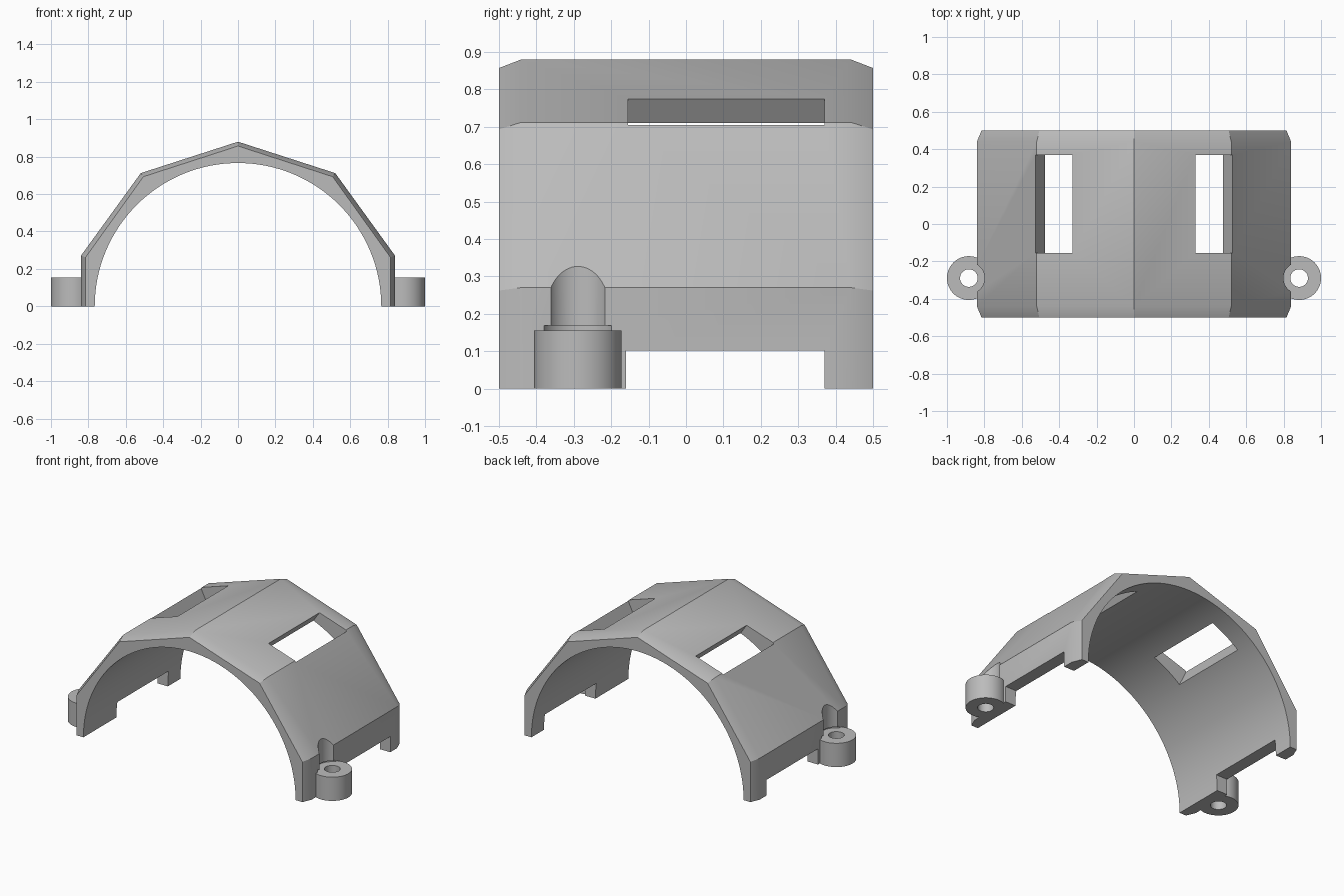
import bpy
import bmesh
import math

if "Cube" in bpy.data.objects:
    bpy.data.objects.remove(bpy.data.objects["Cube"], do_unlink=True)

GREY = 0.5
LUG_X, LUG_Y, LUG_TOP = 0.883, -0.289, 0.155
NOTCH_BACK, NOTCH_FRONT = 0.37, -0.16

grey = bpy.data.materials.new("plain grey")
grey.use_nodes = True
grey.diffuse_color = (GREY, GREY, GREY, 1)
grey.node_tree.nodes["Principled BSDF"].inputs["Base Color"].default_value = (GREY, GREY, GREY, 1)


def loft(name, sections):
    """Closed solid through (y, [(x, z), ...]) sections."""
    bm = bmesh.new()
    rings = [[bm.verts.new((x, y, z)) for x, z in pts] for y, pts in sections]
    for a, b in zip(rings, rings[1:]):
        for i in range(len(a)):
            j = (i + 1) % len(a)
            bm.faces.new((a[i], a[j], b[j], b[i]))
    bm.faces.new(rings[0])
    bm.faces.new(rings[-1])
    bmesh.ops.recalc_face_normals(bm, faces=bm.faces)
    mesh = bpy.data.meshes.new(name)
    bm.to_mesh(mesh)
    bm.free()
    mesh.materials.append(grey)
    obj = bpy.data.objects.new(name, mesh)
    bpy.context.collection.objects.link(obj)
    return obj


def post(name, side, radius, low, high, sides=64):
    """Upright cylinder on a lug axis."""
    bpy.ops.mesh.primitive_cylinder_add(
        vertices=sides, radius=radius, depth=high - low,
        location=(side * LUG_X, LUG_Y, (low + high) / 2))
    obj = bpy.context.object
    obj.name = name
    obj.data.materials.append(grey)
    return obj


def combine(target, tool, operation="DIFFERENCE"):
    tool.hide_render = True
    mod = target.modifiers.new("cut", "BOOLEAN")
    mod.operation = operation
    mod.solver = "EXACT"
    mod.object = tool
    bpy.context.view_layer.objects.active = target
    bpy.ops.object.modifier_apply(modifier=mod.name)
    bpy.data.objects.remove(tool, do_unlink=True)


def mirrored(half):
    return half + [(-x, z) for x, z in reversed(half) if x > 0]


# Faceted outer body with chamfered ends
full = mirrored([(0.84, 0), (0.84, 0.27), (0.52, 0.712), (0, 0.88)])
end = mirrored([(0.815, 0), (0.815, 0.262), (0.506, 0.693), (0, 0.857)])
cover = loft("arched_cover", [(-0.5, end), (-0.44, full), (0.44, full), (0.5, end)])

# Screw lugs, with clearance for the screw heads cut into the body
for side in (-1, 1):
    combine(cover, post("head_clearance", side, 0.084, LUG_TOP, 0.6))
    combine(cover, post("washer_recess", side, 0.1, LUG_TOP, 0.168))
    combine(cover, post("lug", side, 0.117, 0, LUG_TOP), "UNION")

# Round arch opening
bpy.ops.mesh.primitive_cylinder_add(vertices=128, radius=0.766, depth=2,
                                    rotation=(math.pi / 2, 0, 0))
combine(cover, bpy.context.object)

for side in (-1, 1):
    # Sloped-wall window
    window = [(0.427, 0.5), (0.573, 0.803), (0.375, 0.84), (0.24, 0.645)]
    window = [(side * x, z) for x, z in window]
    combine(cover, loft("window_cutter", [(-0.155, window), (NOTCH_BACK, window)]))
    # Notch in the bottom edge
    notch = [(side * x, z) for x, z in [(0.6, -0.1), (0.95, -0.1), (0.95, 0.102), (0.6, 0.102)]]
    combine(cover, loft("notch_cutter", [(NOTCH_FRONT, notch), (NOTCH_BACK, notch)]))
    # Screw hole
    combine(cover, post("screw_hole", side, 0.047, -0.1, 0.3, 48))

bpy.ops.object.select_all(action="DESELECT")
cover.select_set(True)
bpy.context.view_layer.objects.active = cover
bpy.ops.object.shade_smooth_by_angle(angle=math.radians(30))
